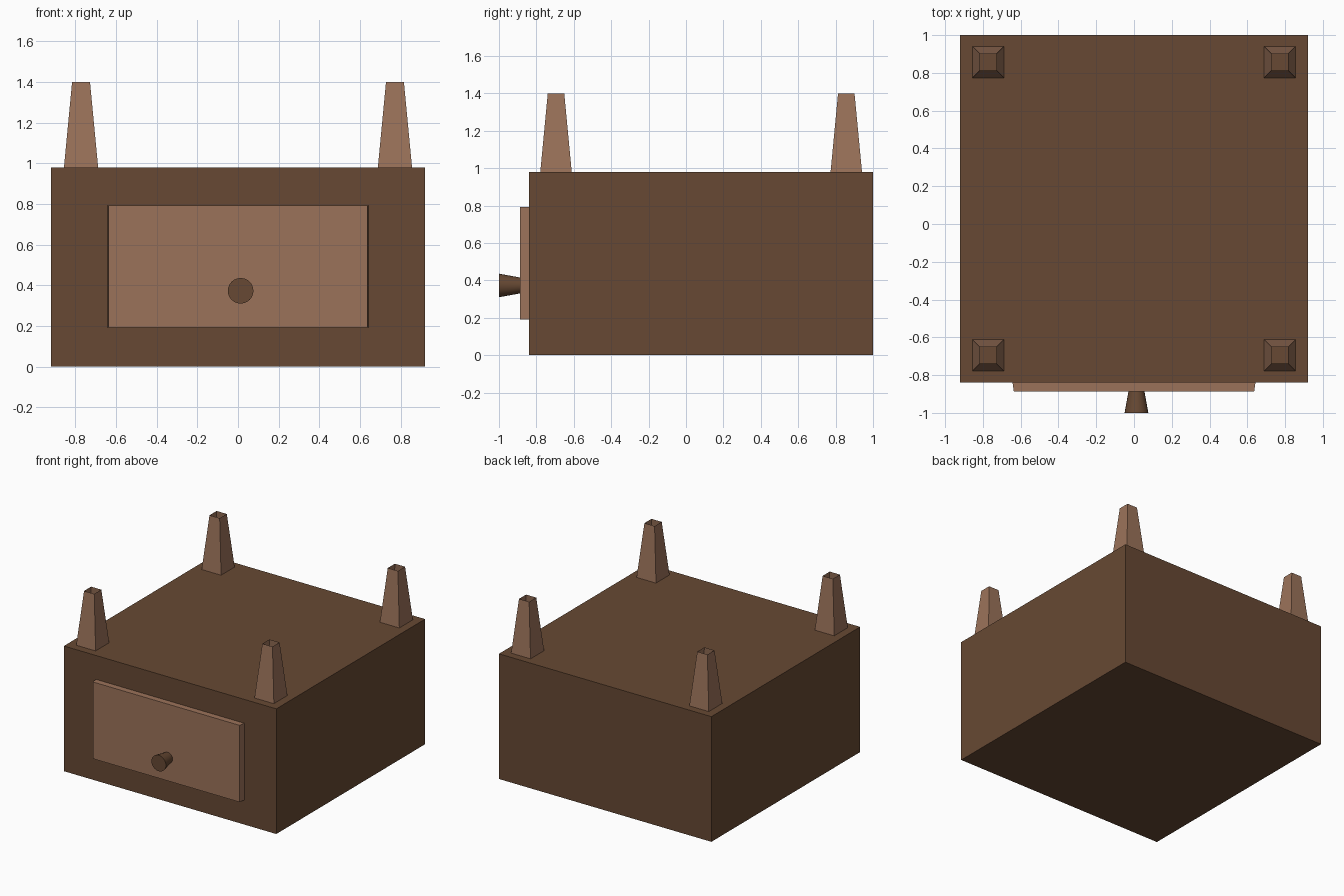
import bpy, bmesh, math
from mathutils import Matrix, Vector

if "Cube" in bpy.data.objects:
    bpy.data.objects.remove(bpy.data.objects["Cube"])


def material(name, color):
    m = bpy.data.materials.new(name)
    m.diffuse_color = color
    m.use_nodes = True
    m.node_tree.nodes["Principled BSDF"].inputs["Base Color"].default_value = m.diffuse_color
    return m


dark = material("dark_wood", (0.135, 0.066, 0.033, 1))
light = material("light_wood", (0.33, 0.17, 0.102, 1))


def finish(name, bm, mat, smooth=False):
    me = bpy.data.meshes.new(name)
    bm.to_mesh(me)
    bm.free()
    ob = bpy.data.objects.new(name, me)
    bpy.context.collection.objects.link(ob)
    me.materials.append(mat)
    if smooth:
        bpy.ops.object.select_all(action='DESELECT')
        bpy.context.view_layer.objects.active = ob
        ob.select_set(True)
        bpy.ops.object.shade_smooth_by_angle(angle=math.radians(40))
    return ob


def box(lo, hi):
    bm = bmesh.new()
    lo, hi = Vector(lo), Vector(hi)
    mat = Matrix.Translation((lo + hi) / 2) @ Matrix.Diagonal((*(hi - lo), 1))
    bmesh.ops.create_cube(bm, size=1, matrix=mat)
    return bm


# Cabinet body
finish("body", box((-0.92, -0.84, 0), (0.92, 1.0, 0.98)), dark)

# Drawer front, its sides tapering slightly towards the front
bm = box((-0.643, -0.888, 0.192), (0.643, -0.84, 0.793))
for v in bm.verts:
    if v.co.y < -0.86:
        v.co.x *= 0.636 / 0.643
finish("drawer_front", bm, light)

# Flared round knob
bm = bmesh.new()
bmesh.ops.create_cone(
    bm, cap_ends=True, segments=24, radius1=0.042, radius2=0.063, depth=0.115,
    matrix=Matrix.Translation((0.013, -0.9425, 0.373)) @ Matrix.Rotation(math.pi / 2, 4, 'X'))
finish("drawer_knob", bm, dark, smooth=True)

# Four tapered square legs, hollow and open at the tip
for side, x in (("left", -0.772), ("right", 0.772)):
    for end, y in (("front", -0.695), ("back", 0.857)):
        bm = bmesh.new()
        bmesh.ops.create_cone(
            bm, cap_ends=False, segments=4,
            radius1=0.084 * math.sqrt(2), radius2=0.044 * math.sqrt(2), depth=0.42,
            matrix=Matrix.Translation((x, y, 1.19)) @ Matrix.Rotation(math.pi / 4, 4, 'Z'))
        finish(f"{end}_{side}_leg", bm, light)
